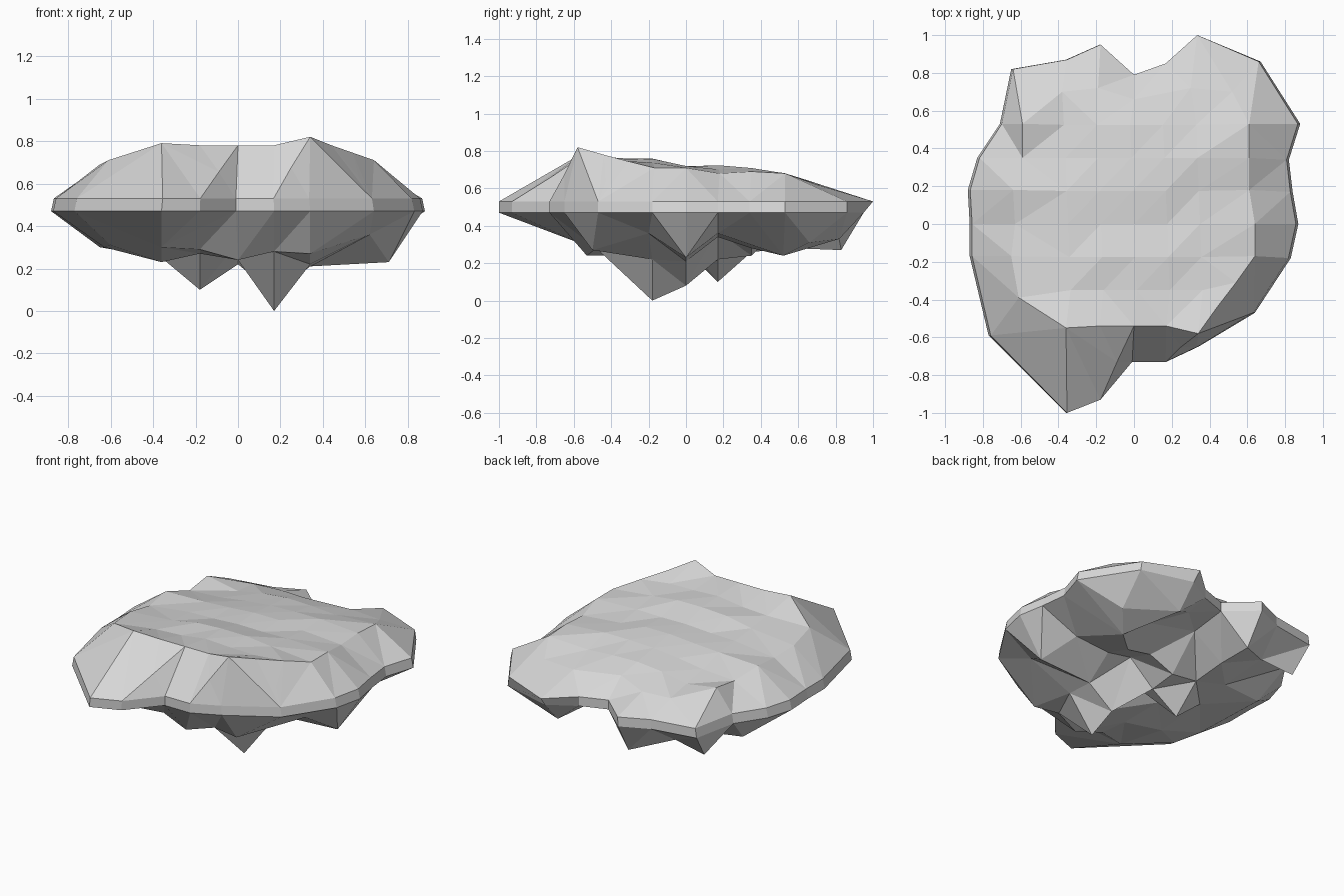
import bpy
import bmesh
import random
from mathutils import Vector
from mathutils.geometry import delaunay_2d_cdt

default_cube = bpy.data.objects.get("Cube")
if default_cube:
    bpy.data.objects.remove(default_cube, do_unlink=True)

random.seed(4)
GRID = 0.175          # spacing of the facets across the slab
RIM_TOP, RIM_BOTTOM = 0.53, 0.47

# Jagged outline of the slab, counter-clockwise from the front tip
outline = [
    (-.36, -1), (-.18, -.93), (-.01, -.73), (.17, -.73), (.34, -.65),
    (.64, -.47), (.83, -.18), (.87, 0), (.84, .17), (.82, .34),
    (.88, .53), (.67, .86), (.34, 1), (.17, .85), (0, .79),
    (-.18, .95), (-.36, .87), (-.65, .82), (-.71, .53), (-.83, .35),
    (-.88, .18), (-.87, 0), (-.87, -.17), (-.77, -.59),
]

# Shoulder of the upper plateau, with two creases down the front slope
shoulder = [
    (-.36, -.55, .79), (-.18, -.54, .78), (0, -.54, .78), (.17, -.54, .78),
    (-.09, -.73, .655), (.25, -.65, .675),
    (.34, -.58, .82), (.44, -.44, .78), (.54, -.31, .745),
    (.57, -.43, .63), (.64, -.17, .71), (.64, 0, .71),
    (.61, .18, .68), (.61, .35, .69), (.61, .53, .68), (.52, .7, .62),
    (.3, .72, .62), (0, .66, .64), (-.19, .72, .61), (-.38, .7, .61),
    (-.59, .53, .67), (-.59, .35, .645), (-.64, .18, .69), (-.63, 0, .67),
    (-.65, -.17, .69), (-.61, -.39, .71),
]

# Crags hanging beneath the slab, including the two long points
crags = [
    (.17, -.18, 0), (.17, 0, .08), (-.18, .17, .1),
    (.34, -.18, .22), (.34, 0, .21), (.34, .17, .34), (.17, .17, .37),
    (0, 0, .32), (0, -.18, .24), (0, .17, .22), (-.18, 0, .27),
    (-.6, -.35, .31), (-.36, -.55, .3), (-.18, -.5, .29), (0, -.53, .24),
    (.17, -.48, .28), (.34, -.5, .27), (.62, -.2, .36), (.71, 0, .23),
    (.58, .17, .36), (.52, .52, .24), (.34, .35, .28), (.34, .82, .33),
    (.34, .55, .37), (.64, .66, .31), (.17, .35, .31), (0, .35, .24),
    (-.18, .35, .26), (.17, .7, .44), (0, .55, .44), (-.18, .58, .28),
    (-.17, .83, .27), (-.4, .68, .34), (-.36, .4, .28), (-.36, .17, .25),
    (-.36, -.18, .23), (-.18, -.3, .27), (-.63, -.15, .3), (-.65, .35, .3),
    (-.62, .7, .31),
]


def plateau_points():
    """Gently rippled grid sloping down to the back and the right-hand side."""
    points = []
    for row in range(-2, 4):
        for column in range(-2, 3):
            y = row * GRID
            x = column * GRID - 0.04 * y
            ripple = random.uniform(-.018, .018)
            points.append((x, y, 0.73 - 0.1 * y + 0.08 * min(x, 0) + ripple))
    return points


def add_cap(bm, ring, points, upward):
    """Fill a ring of vertices with triangles that pass through the points."""
    verts = ring + [bm.verts.new(point) for point in points]
    flat = [Vector(vert.co.xy) for vert in verts]
    result = delaunay_2d_cdt(flat, [], [list(range(len(ring)))], 1, 1e-5)
    triangles, sources = result[2], result[3]
    for triangle in triangles:
        corners = [verts[sources[index][0]] for index in triangle]
        if not upward:
            corners.reverse()
        bm.faces.new(corners)


# Narrow vertical rim between the two caps
bm = bmesh.new()
upper_ring = [bm.verts.new((x * .985, y, RIM_TOP)) for x, y in outline]
lower_ring = [bm.verts.new((x, min(y, .95), RIM_BOTTOM)) for x, y in outline]
for i in range(len(outline)):
    j = (i + 1) % len(outline)
    bm.faces.new((lower_ring[i], lower_ring[j], upper_ring[j], upper_ring[i]))

add_cap(bm, upper_ring, shoulder + plateau_points(), True)
add_cap(bm, lower_ring, crags, False)
bmesh.ops.recalc_face_normals(bm, faces=bm.faces[:])

mesh = bpy.data.meshes.new("rock_slab")
bm.to_mesh(mesh)
bm.free()

# Plain stone colour
stone_color = (0.68, 0.68, 0.68, 1)
stone = bpy.data.materials.new("stone_grey")
stone.use_nodes = True
stone.diffuse_color = stone_color
stone.node_tree.nodes["Principled BSDF"].inputs["Base Color"].default_value = stone_color
mesh.materials.append(stone)

rock = bpy.data.objects.new("rock_slab", mesh)
bpy.context.collection.objects.link(rock)
